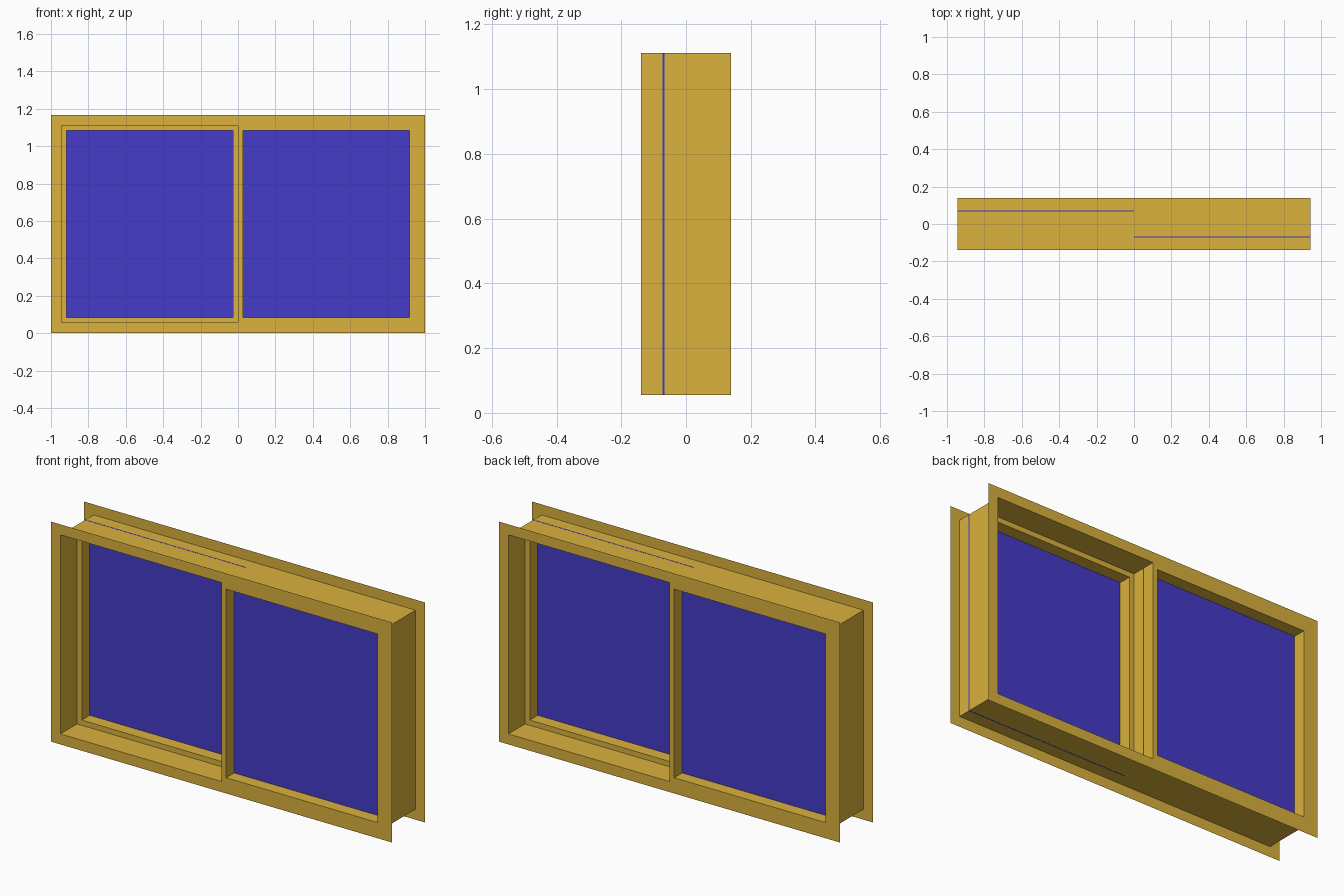
import bpy, bmesh

if "Cube" in bpy.data.objects:
    bpy.data.objects.remove(bpy.data.objects["Cube"])

U = 1 / 18           # module the window is laid out on
D = 2.5 * U          # half depth of the frame
E = 0.0005           # glass edge shows just through the casing


def material(name, color):
    m = bpy.data.materials.new(name)
    m.diffuse_color = color
    m.use_nodes = True
    m.node_tree.nodes["Principled BSDF"].inputs["Base Color"].default_value = m.diffuse_color
    return m


wood = material("ochre_frame", (0.70, 0.445, 0.047, 1))
blue = material("blue_glass", (0.061, 0.044, 0.58, 1))


def add_object(name, bm, mat):
    mesh = bpy.data.meshes.new(name)
    bm.to_mesh(mesh)
    bm.free()
    mesh.materials.append(mat)
    ob = bpy.data.objects.new(name, mesh)
    bpy.context.collection.objects.link(ob)
    return ob


def rect_sweep(name, x0, x1, z0, z1, profile, closed):
    """Sweep a mitred (inset, y) profile around a rectangle."""
    bm = bmesh.new()
    loops = []
    for i, y in profile:
        corners = ((x0 + i, z0 + i), (x1 - i, z0 + i), (x1 - i, z1 - i), (x0 + i, z1 - i))
        loops.append([bm.verts.new((x, y, z)) for x, z in corners])
    pairs = list(zip(loops, loops[1:]))
    if closed:
        pairs.append((loops[-1], loops[0]))
    for a, b in pairs:
        for k in range(4):
            n = (k + 1) % 4
            bm.faces.new((a[k], a[n], b[n], b[k]))
    if closed:
        bmesh.ops.recalc_face_normals(bm, faces=bm.faces)
    return add_object(name, bm, wood)


def glass_pane(name, x0, x1, y):
    bm = bmesh.new()
    bmesh.ops.create_cube(bm, size=1)
    bmesh.ops.scale(bm, vec=(x1 - x0 + 2 * E, 0.1 * U, 19 * U + 2 * E), verts=bm.verts)
    bmesh.ops.translate(bm, vec=((x0 + x1) / 2, y, 10.5 * U), verts=bm.verts)
    return add_object(name, bm, blue)


# Thin outer casing: front trim, surrounding wall, back trim
rect_sweep("window_casing", -18 * U, 18 * U, 0, 21 * U,
           [(0, -D), (U, -D), (U, D), (0, D)], False)

# Two sliding sashes: the right one in front, the left one behind
for name, x0, x1, y0, y1 in (("right", 0, 17 * U, -D, 0), ("left", -17 * U, 0, 0, D)):
    w = 0.5 * U
    rect_sweep(name + "_sash", x0, x1, U, 20 * U,
               [(0, y0), (w, y0), (w, y1), (0, y1)], True)
    glass_pane(name + "_glass", x0, x1, (y0 + y1) / 2)
